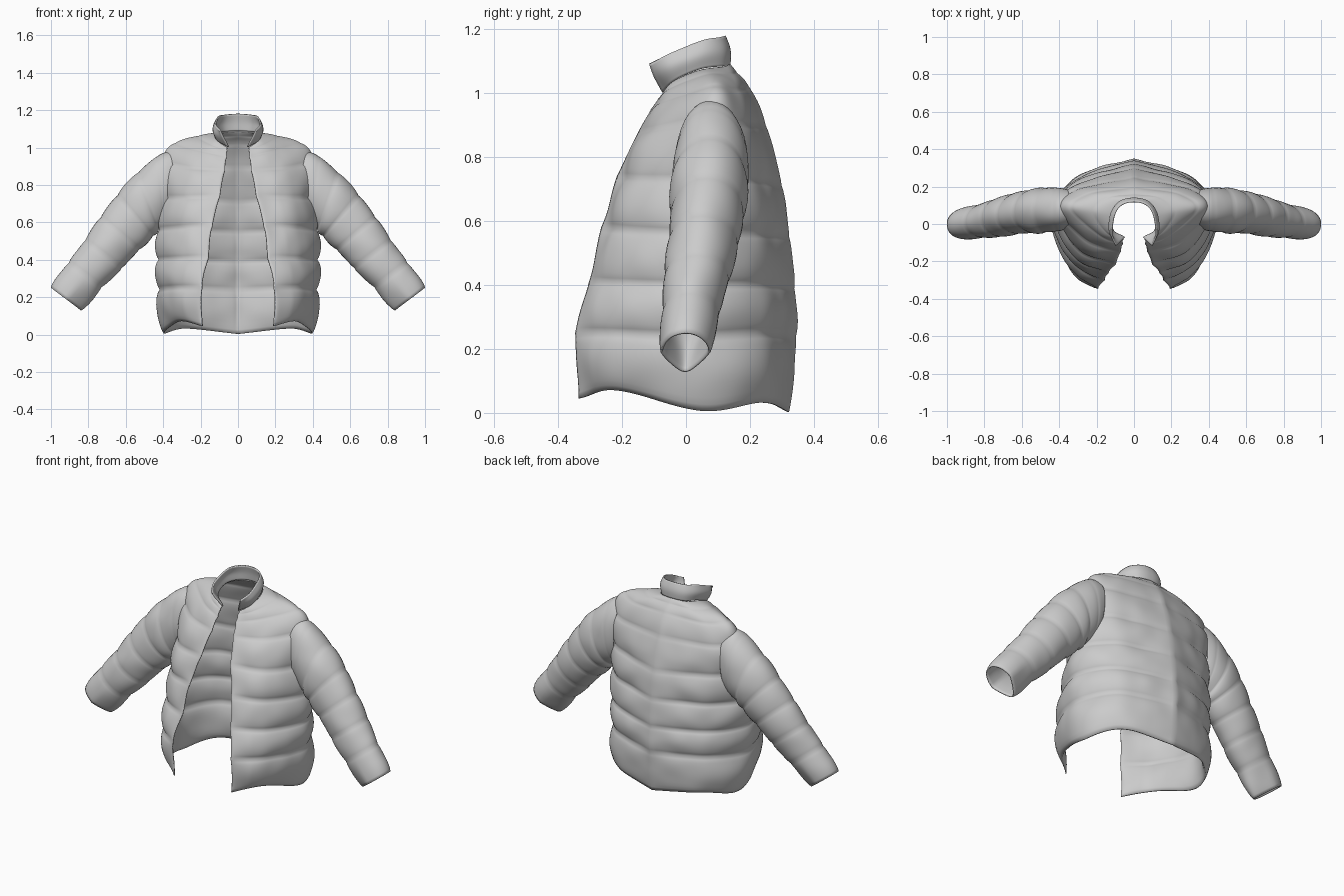
import bpy, bmesh, math
from mathutils import Vector, noise

if "Cube" in bpy.data.objects:
    bpy.data.objects.remove(bpy.data.objects["Cube"])

fabric = bpy.data.materials.new("grey_fabric")
fabric.diffuse_color = (0.6, 0.6, 0.6, 1)
fabric.use_nodes = True
fabric.node_tree.nodes["Principled BSDF"].inputs["Base Color"].default_value = fabric.diffuse_color


def spline(pts, t, mirror_end=False):
    """Catmull-Rom through pts, t in 0..len-1."""
    n = len(pts) - 1
    i = min(int(t), n - 1)
    f = t - i
    b, c = pts[i], pts[i + 1]
    a = pts[i - 1] if i > 0 else b * 2 - c
    if i + 2 <= n:
        d = pts[i + 2]
    elif mirror_end:
        d = Vector((-b.x, b.y, b.z))
    else:
        d = c * 2 - b
    return 0.5 * (2 * b + (c - a) * f + (2 * a - 5 * b + 4 * c - d) * f * f
                  + (3 * b - a - 3 * c + d) * f ** 3)


def padded(name, surf, puff, nu, nv, vmax, gap, closed, hole=None):
    """Two fabric layers around surf(u, v), pushed apart by puff(u, v)."""
    bm = bmesh.new()
    outer, inner = [], []
    cols = nu if closed else nu + 1
    e = 0.004
    for i in range(cols):
        u = i / nu
        ro, ri = [], []
        for j in range(nv + 1):
            v = vmax * j / nv
            p = surf(u, v)
            u0, u1 = (u - e, u + e) if closed else (max(0, u - e), min(1, u + e))
            du = surf(u1, v) - surf(u0, v)
            dv = surf(u, min(vmax, v + e)) - surf(u, max(0, v - e))
            n = du.cross(dv).normalized()
            s = puff(u, v)
            q = Vector((abs(p.x), p.y, p.z)) * 9
            p = p + n * 0.006 * noise.noise(q)
            a, b = p + n * s, p - n * (gap + s * 0.8)
            if not closed and i == nu:
                a.x = b.x = 0
            ro.append(bm.verts.new(a))
            ri.append(bm.verts.new(b))
        outer.append(ro)
        inner.append(ri)
    for i in range(nu):
        k = (i + 1) % cols
        for j in range(nv):
            bm.faces.new((outer[i][j], outer[k][j], outer[k][j + 1], outer[i][j + 1]))
            bm.faces.new((inner[i][j + 1], inner[k][j + 1], inner[k][j], inner[i][j]))
        bm.faces.new((outer[k][0], outer[i][0], inner[i][0], inner[k][0]))
        bm.faces.new((outer[i][nv], outer[k][nv], inner[k][nv], inner[i][nv]))
    if not closed:
        for j in range(nv):
            bm.faces.new((outer[0][j], outer[0][j + 1], inner[0][j + 1], inner[0][j]))
    if hole:
        cut = [f for f in bm.faces if hole(f.calc_center_median())]
        bmesh.ops.delete(bm, geom=cut, context="FACES")
    me = bpy.data.meshes.new(name)
    bm.to_mesh(me)
    bm.free()
    me.materials.append(fabric)
    for p in me.polygons:
        p.use_smooth = True
    ob = bpy.data.objects.new(name, me)
    bpy.context.collection.objects.link(ob)
    m = ob.modifiers.new("mirror", "MIRROR")
    m.use_clip = not closed
    m.use_mirror_merge = not closed
    m.merge_threshold = 0.0005
    return ob


def bulge(v):
    return abs(math.sin(math.pi * v)) ** 0.65


def half_loft(rows, scallop, round_back):
    rows = [[Vector(p) for p in r] for r in rows]

    def surf(u, v):
        ring = [spline([r[k] for r in rows], v) for k in range(len(rows[0]))]
        p = spline(ring, u * (len(ring) - 1), round_back)
        # opening edge is drawn in between the seams
        pull = scallop * bulge(v) * max(0, 1 - u / 0.15)
        return p + (ring[1] - ring[0]).normalized() * pull
    return surf


# body: opening edge, front, side, back side, back centre at each quilting seam
neck = [(.055, -.075, 1.0), (.115, -.035, 1.04), (.122, .045, 1.075), (.08, .118, 1.085), (0, .14, 1.09)]
body_rows = [
    [(.19, -.335, .045), (.315, -.215, .07), (.398, .05, .006), (.285, .24, .032), (0, .322, .003)],
    [(.195, -.348, .25), (.34, -.215, .25), (.418, .03, .24), (.30, .23, .25), (0, .343, .24)],
    [(.16, -.305, .41), (.33, -.195, .405), (.425, .03, .40), (.305, .225, .40), (0, .338, .39)],
    [(.138, -.265, .58), (.315, -.17, .57), (.42, .04, .56), (.31, .208, .56), (0, .322, .55)],
    [(.097, -.215, .74), (.29, -.14, .73), (.405, .055, .73), (.315, .197, .73), (0, .297, .71)],
    [(.07, -.15, .88), (.255, -.085, .89), (.40, .078, .92), (.305, .18, .90), (0, .25, .90)],
    [(.06, -.11, .95), (.19, -.055, .98), (.335, .08, 1.022), (.245, .16, 1.01), (0, .197, 1.02)],
    [(.057, -.088, .985), (.145, -.045, 1.015), (.215, .065, 1.058), (.14, .14, 1.06), (0, .16, 1.065)],
    neck]
amps = [.024, .02, .02, .019, .015, .007, .003, .003]


def body_puff(u, v):
    edge = min(1, u / 0.14) ** 0.6
    centre = 0.25 + 0.75 * min(1, (1 - u) / 0.13) ** 0.7
    return amps[min(int(v), 7)] * bulge(v) * edge * centre


def armhole(p):
    return p.x > 0.3 and ((p.y - .08) / .09) ** 2 + ((p.z - .79) / .165) ** 2 < 1


padded("jacket_body", half_loft(body_rows, 0.005, False), body_puff, 64, 88, 8, 0.006, False, armhole)

# stand-up collar
collar_rows = [neck,
               [(.08, -.10, 1.05), (.13, -.045, 1.085), (.127, .048, 1.12), (.08, .115, 1.13), (0, .135, 1.135)],
               [(.10, -.115, 1.09), (.122, -.05, 1.125), (.107, .05, 1.165), (.07, .104, 1.175), (0, .122, 1.18)]]
padded("collar", half_loft(collar_rows, 0, True),
       lambda u, v: 0.003 * math.sin(math.pi * v / 2) * min(1, u / .1), 32, 12, 2, 0.008, False)

# sleeves: centre, radius up, radius in y, ring tilt in degrees
stations = [(.355, .08, .79, .19, .105, -3), (.41, .078, .768, .186, .118, 6),
            (.48, .073, .712, .163, .117, 20), (.55, .066, .635, .142, .112, 41),
            (.63, .053, .54, .13, .104, 50), (.72, .036, .43, .121, .097, 53),
            (.815, .015, .317, .11, .085, 53), (.92, -.003, .19, .1, .078, 53)]
centres = [Vector(s[:3]) for s in stations]
shapes = [Vector(s[3:]) for s in stations]


def sleeve(u, v):
    rn, ry, tilt = spline(shapes, v)
    t = math.radians(tilt)
    a = math.tau * u
    up = Vector((math.sin(t), 0, math.cos(t)))
    # cuff is pinched to a point underneath
    pinch = 1 - 0.5 * max(0, v - 6) * max(0, -math.cos(a))
    return spline(centres, v) + up * rn * math.cos(a) - Vector((0, 1, 0)) * ry * math.sin(a) * pinch


def sleeve_puff(u, v):
    return (0.002 if v < 2 else 0.007) * bulge(v)


padded("sleeves", sleeve, sleeve_puff, 40, 70, 7, 0.006, True)
